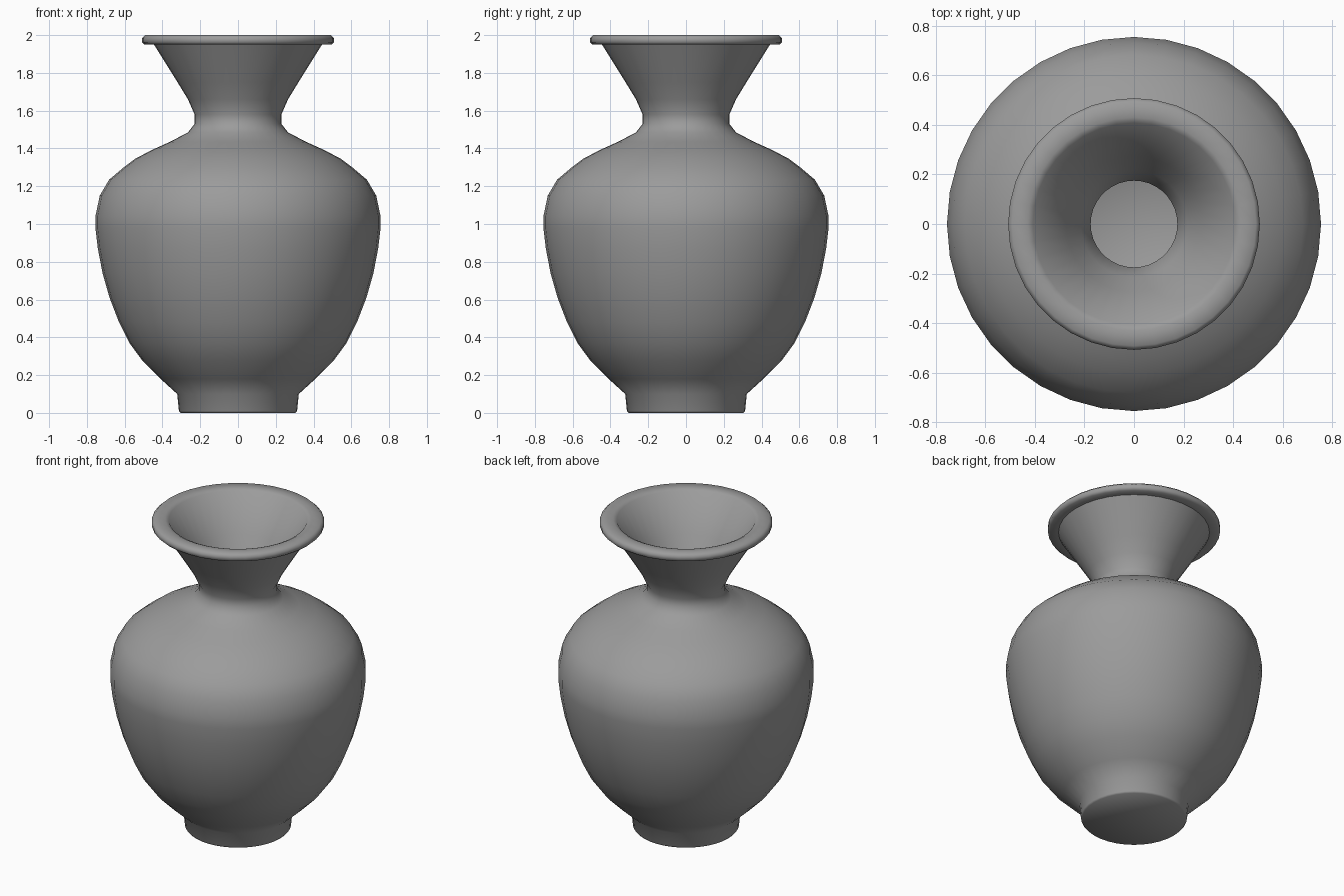
import bpy, bmesh, math

SIDES = 36

# Outer profile (radius, height), from the foot up to the lip
outer = [(0, 0), (0.305, 0), (0.313, 0.01), (0.322, 0.10), (0.41, 0.18), (0.505, 0.275),
         (0.575, 0.37), (0.63, 0.48), (0.68, 0.61), (0.717, 0.74), (0.742, 0.87),
         (0.755, 0.98), (0.755, 1.04), (0.732, 1.15), (0.682, 1.235), (0.605, 1.30),
         (0.545, 1.345), (0.46, 1.39), (0.36, 1.435), (0.265, 1.485), (0.23, 1.53),
         (0.23, 1.58), (0.265, 1.66), (0.32, 1.75), (0.445, 1.95)]
lip = [(0.495, 1.95), (0.508, 1.962), (0.508, 1.985), (0.492, 2.0), (0.43, 2.0), (0.408, 1.99)]
# Inner wall, from the lip down to the floor
inner = [(0.275, 1.77), (0.215, 1.67), (0.175, 1.59), (0.175, 1.51), (0.235, 1.445),
         (0.34, 1.39), (0.44, 1.345), (0.575, 1.26), (0.64, 1.20), (0.685, 1.13),
         (0.70, 1.03), (0.69, 0.88), (0.63, 0.62), (0.53, 0.40), (0.38, 0.225),
         (0.28, 0.14), (0, 0.12)]

# Turn the whole profile into one closed vessel
bm = bmesh.new()
verts = [bm.verts.new((r, 0, z)) for r, z in outer + lip + inner]
edges = [bm.edges.new(pair) for pair in zip(verts, verts[1:])]
bmesh.ops.spin(bm, geom=verts + edges, cent=(0, 0, 0), axis=(0, 0, 1),
               angle=math.tau, steps=SIDES, use_duplicate=False)
bmesh.ops.remove_doubles(bm, verts=bm.verts, dist=0.0005)
bmesh.ops.recalc_face_normals(bm, faces=bm.faces)

mesh = bpy.data.meshes.new("vase")
bm.to_mesh(mesh)
bm.free()
vase = bpy.data.objects.new("vase", mesh)
bpy.context.collection.objects.link(vase)

# Dark grey clay
clay = bpy.data.materials.new("dark_clay")
clay.diffuse_color = (0.33, 0.33, 0.33, 1)
mesh.materials.append(clay)

# Smooth body with crisp foot and lip underside
bpy.context.view_layer.objects.active = vase
vase.select_set(True)
bpy.ops.object.shade_smooth_by_angle(angle=math.radians(55))
